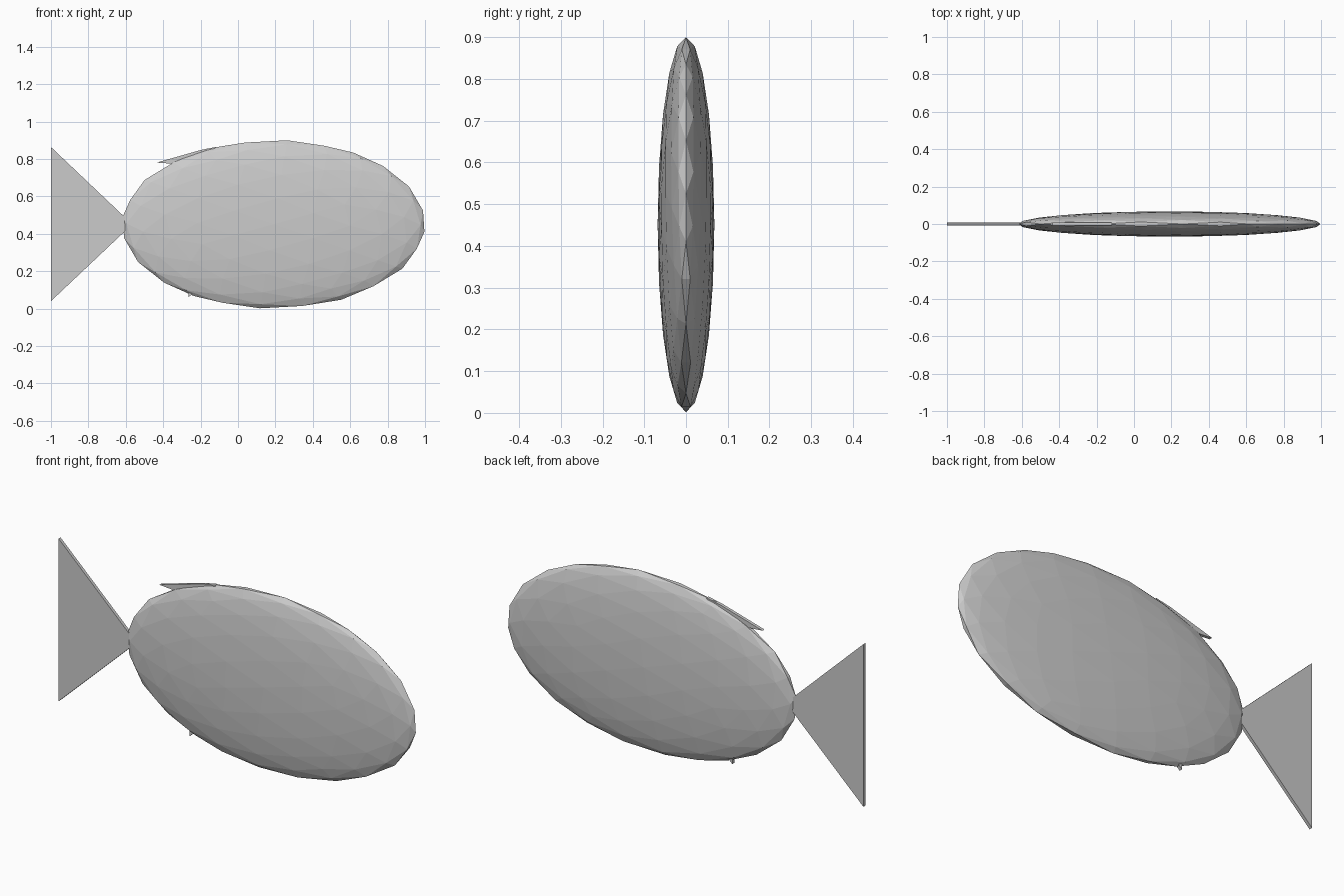
import bpy
import bmesh
import math
from mathutils import Matrix

cube = bpy.data.objects.get("Cube")
if cube:
    bpy.data.objects.remove(cube, do_unlink=True)

grey = bpy.data.materials.new("plain_grey")
grey.use_nodes = True
colour = (0.6, 0.6, 0.6, 1)
grey.diffuse_color = colour
grey.node_tree.nodes["Principled BSDF"].inputs["Base Color"].default_value = colour


def add_object(name, bm):
    bmesh.ops.recalc_face_normals(bm, faces=bm.faces)
    mesh = bpy.data.meshes.new(name)
    bm.to_mesh(mesh)
    bm.free()
    mesh.materials.append(grey)
    obj = bpy.data.objects.new(name, mesh)
    bpy.context.collection.objects.link(obj)
    return obj


def add_fin(name, outline, thickness=0.016):
    """Flat plate with an outline in the x-z plane."""
    bm = bmesh.new()
    face = bm.faces.new([bm.verts.new((x, -thickness / 2, z)) for x, z in outline])
    extruded = bmesh.ops.extrude_face_region(bm, geom=[face])["geom"]
    verts = [v for v in extruded if isinstance(v, bmesh.types.BMVert)]
    bmesh.ops.translate(bm, verts=verts, vec=(0, thickness, 0))
    return add_object(name, bm)


# Body: flattened faceted ball, turned so one edge crosses the top centre
bm = bmesh.new()
tilt = math.atan(2) / 2
bmesh.ops.create_icosphere(bm, subdivisions=3, radius=1,
                           matrix=Matrix.Rotation(tilt, 4, 'Y'))
bmesh.ops.scale(bm, verts=bm.verts, vec=(0.81, 0.068, 0.451))
bmesh.ops.translate(bm, verts=bm.verts, vec=(0.19, 0, 0.451))
add_object("body", bm)

# Fins: the inner ends sit inside the body
add_fin("tail_fin", [(-1, 0.04), (-0.565, 0.451), (-1, 0.864)])
add_fin("top_fin", [(-0.435, 0.781), (-0.15, 0.76), (-0.12, 0.864), (-0.2, 0.848)])
add_fin("bottom_fin", [(-0.265, 0.06), (-0.2, 0.12), (-0.265, 0.12)])
